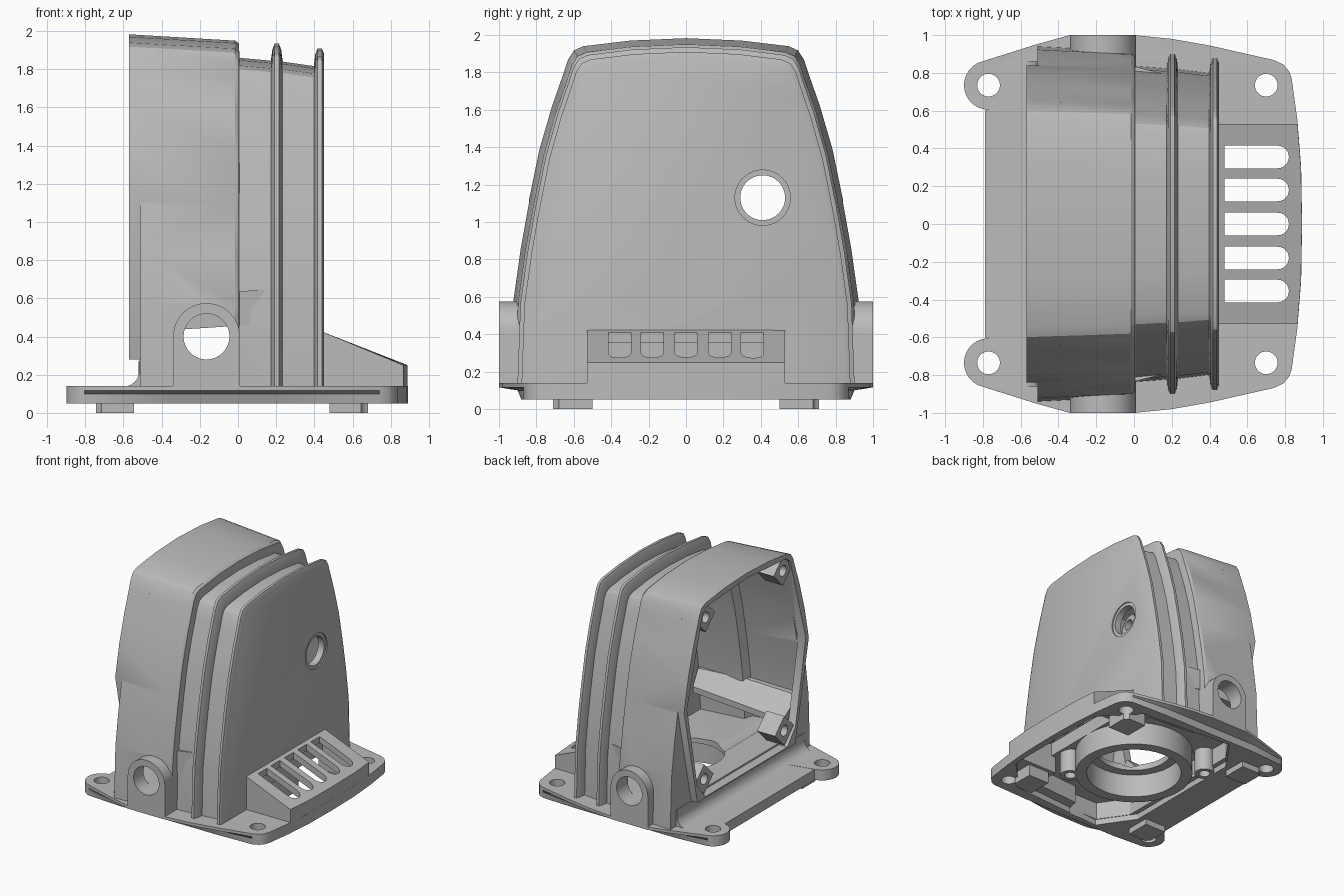
import bpy, bmesh
from math import cos, sin, pi, radians
from mathutils import Matrix

if "Cube" in bpy.data.objects:
    bpy.data.objects.remove(bpy.data.objects["Cube"])

metal = bpy.data.materials.new("cast_grey")
metal.use_nodes = True
GREY = (0.5, 0.5, 0.5, 1)
metal.diffuse_color = GREY
metal.node_tree.nodes["Principled BSDF"].inputs["Base Color"].default_value = GREY


def finish(name, bm):
    bmesh.ops.recalc_face_normals(bm, faces=bm.faces)
    me = bpy.data.meshes.new(name)
    bm.to_mesh(me)
    bm.free()
    me.materials.append(metal)
    ob = bpy.data.objects.new(name, me)
    bpy.context.collection.objects.link(ob)
    return ob


def loft(name, loops):
    """Skin equal-length loops of 3D points and cap both ends."""
    bm = bmesh.new()
    rings = [[bm.verts.new(p) for p in loop] for loop in loops]
    n = len(rings[0])
    for a, b in zip(rings, rings[1:]):
        for i in range(n):
            j = (i + 1) % n
            bm.faces.new((a[i], a[j], b[j], b[i]))
    bm.faces.new(rings[0])
    bm.faces.new(rings[-1])
    return finish(name, bm)


def prism(name, pts, z0, z1):
    return loft(name, [[(x, y, z) for x, y in pts] for z in (z0, z1)])


def slab(name, pts, y0, y1):
    return loft(name, [[(x, y, z) for x, z in pts] for y in (y0, y1)])


def bar(name, pts, x0, x1):
    return loft(name, [[(x, y, z) for y, z in pts] for x in (x0, x1)])


def box(name, x0, x1, y0, y1, z0, z1):
    return prism(name, [(x0, y0), (x1, y0), (x1, y1), (x0, y1)], z0, z1)


def cyl(name, r, centre, depth, axis="z", sides=48):
    bm = bmesh.new()
    turn = {"z": Matrix(), "x": Matrix.Rotation(pi / 2, 4, "Y"),
            "y": Matrix.Rotation(pi / 2, 4, "X")}[axis]
    bmesh.ops.create_cone(bm, cap_ends=True, segments=sides, radius1=r, radius2=r,
                          depth=depth, matrix=Matrix.Translation(centre) @ turn)
    return finish(name, bm)


def boolean(target, parts, op):
    for p in parts:
        m = target.modifiers.new("bool", "BOOLEAN")
        m.operation, m.solver, m.object = op, "EXACT", p
    dg = bpy.context.evaluated_depsgraph_get()
    dg.update()
    me = bpy.data.meshes.new_from_object(target.evaluated_get(dg))
    target.modifiers.clear()
    target.data = me


def discard(parts):
    for p in parts:
        bpy.data.objects.remove(p)


def mirror(half):
    return half + [(x, -y) for x, y in reversed(half) if y != 0]


# Housing shell: one arched section, inset by station to form step and fins
ARCH = [(.945, .12), (.928, .58), (.888, .86), (.845, 1.1), (.785, 1.39), (.718, 1.62),
        (.655, 1.8), (.632, 1.87), (.6, 1.92), (.55, 1.942), (.3, 1.972), (0, 1.985)]


def arch(x, d, half=ARCH):
    ky, kz = 1 - .87 * d / .945, 1 - d / 1.865
    pts = [(y * ky, .12 + (z - .12) * kz) for y, z in half]
    return [(x, y, z) for y, z in pts + [(-y, z) for y, z in reversed(pts[:-1])]]


stations = [(-.57, .002), (-.015, .035), (.005, .05), (.008, .125)]
for x, low, top in ((.18, .14, .05), (.405, .168, .075)):
    stations += [(x - .008, low), (x, top + .03), (x + .012, top), (x + .034, top),
                 (x + .046, top + .03)]
    if x < .3:
        stations.append((x + .054, low + .005))
housing = loft("housing", [arch(x, d) for x, d in stations])

# Cable entry bosses on both sides
R = .175
boss = slab("entry_boss", [(R - .165, .12)] +
            [(-.165 + R * cos(a * pi / 24), .4 + R * sin(a * pi / 24)) for a in range(25)] +
            [(-.165 - R, .12)], -1, 1)

# Step that narrows the open end below its middle
corner = [(1.1, 0), (1.1, 1.12), (.842, 1.12), (.66, .28)]
step = bar("step_cutter", corner + [(-y, z) for y, z in reversed(corner)], -.7, -.51)
boolean(housing, [boss], "UNION")
boolean(housing, [step], "DIFFERENCE")

# Base plate with four lugs; the lower skirt is narrower than the flange
half = [(.89, 0), (.885, .3), (.865, .55), (.835, .77), (.82, .81), (.79, .845), (.74, .868),
        (.4, .945), (.2, .98), (0, 1), (-.34, 1), (-.52, .95)]
half += [(-.77 + .13 * cos(radians(a)), .735 + .13 * sin(radians(a)))
         for a in range(105, 260, 10)] + [(-.57, .56)]
base = loft("base_plate", [[(x, max(-w, min(w, y)), z) for x, y in mirror(half)]
                           for z, w in ((.05, .88), (.1, .9), (.116, 1), (.14, 1))])
ledge = box("ledge", -.79, -.5, -.6, .6, .05, .138)
fillet = slab("fillet", [(-.46, .28), (-.515, .28)] +
              [(-.605 + .09 * cos(radians(a)), .226 - .09 * sin(radians(a)))
               for a in range(0, 91, 15)] + [(-.6, .1), (-.46, .1)], -.86, .86)
wedge = loft("vent_wedge", [[(.43, y, .1), (.43, y, .43), (e, y, .25), (e, y, .1)]
                            for y, e in ((-.53, .866), (-.3, .884), (0, .889),
                                         (.3, .884), (.53, .866))])
feet = [box("foot", x - .1, x + .1, s * .605 - .105, s * .605 + .105, 0, .12)
        for x in (-.645, .58) for s in (-1, 1)]
boolean(base, [ledge, fillet, wedge], "UNION")

# Cutters: angular mouth, thin-walled cavity, underside pockets, slots and holes
rim_half = [(.55, .29), (.66, .42), (.8, 1.13), (.59, 1.86), (.53, 1.905), (0, 1.94)]
mouth = bar("mouth_cutter", rim_half + [(-y, z) for y, z in reversed(rim_half[:-1])], -.6, -.49)
cavity = loft("cavity_cutter", [arch(x, d, [(.938, .31)] + ARCH[1:])
                                for x, d in ((-.5, .06), (-.03, .1), (0, .175), (.385, .225))])
skirt = prism("skirt_cutter", mirror([(.82, 0), (.82, .5), (.55, .78), (-.3, .84), (-.5, .55)]),
              -.1, .1)
pocket = prism("pocket_cutter", mirror([(.43, .7), (0, .73), (-.02, .83), (-.3, .83),
                                        (-.46, .6)]), -.1, .25)
inner = slab("wedge_cutter", [(.42, -.1), (.42, .245), (.47, .245), (.47, .36), (.83, .215),
                              (.83, -.1)], -.47, .47)
slots = [prism("slot_cutter", [(.48, y - .06)] +
               [(.76 + .06 * cos(radians(a)), y + .06 * sin(radians(a)))
                for a in range(-90, 91, 15)] + [(.48, y + .06)], -.2, .6)
         for y in (-.355, -.18, 0, .18, .355)]
bolts = [cyl("bolt_cutter", .06, (x, s * .735, 0), 1) for x in (-.77, .7) for s in (-1, 1)]
bore = cyl("entry_cutter", .12, (-.165, 0, .4), 3, "y")
port = cyl("port_cutter", .12, (.45, .41, 1.13), .4, "x")
rim = cyl("rim_cutter", .148, (.541, .41, 1.13), .2, "x")
floor_hole = cyl("floor_cutter", .3, (0, 0, .2), .3)
boolean(housing, [mouth, cavity, pocket, inner, bore, port, rim, floor_hole], "DIFFERENCE")
boolean(base, [skirt, pocket, inner] + slots, "DIFFERENCE")
boolean(base, feet, "UNION")
boolean(base, bolts, "DIFFERENCE")
discard([boss, step, ledge, fillet, wedge, mouth, cavity, skirt, pocket, inner, bore, port,
         rim, floor_hole] + feet + slots + bolts)


# Bored parts: bearing ring, underside posts and cover screw mounts
def bored(name, r, hole, centre, depth, axis="z", sides=48):
    ob = cyl(name, r, centre, depth, axis, sides)
    cutter = cyl("bore_cutter", hole, centre, depth + .1, axis, 32)
    boolean(ob, [cutter], "DIFFERENCE")
    discard([cutter])
    return ob


parts = [housing, base, bored("bearing_ring", .47, .38, (0, 0, .16), .22)]
for i, (x, y) in enumerate(((.37, -.36), (-.44, .355))):
    parts.append(bored("post_%d" % i, .08, .045, (x, y, .16), .22))
for s, side in ((1, "left"), (-1, "right")):
    for y, z, level in ((.54, .43, "lower"), (.52, 1.8, "upper")):
        parts.append(bored("screw_mount_%s_%s" % (level, side), .125, .045,
                           (-.465, s * y, z), .17, "x", 4))
    # Sloped ledge inside, above the cable entry
    parts.append(loft("inner_ledge_" + side, [
        [(x, s * y, z + up) for y, z in ((.62, .44), (w, .44), (w, .62), (w - .05, .62),
                                         (.62, .49))]
        for x, w, up in ((-.48, .87, -.015), (-.02, .84, .015), (.37, .74, .04))]))

# Smooth shading with sharp edges kept
for ob in parts:
    bpy.ops.object.select_all(action="DESELECT")
    ob.select_set(True)
    bpy.context.view_layer.objects.active = ob
    bpy.ops.object.shade_smooth_by_angle(angle=radians(30))
